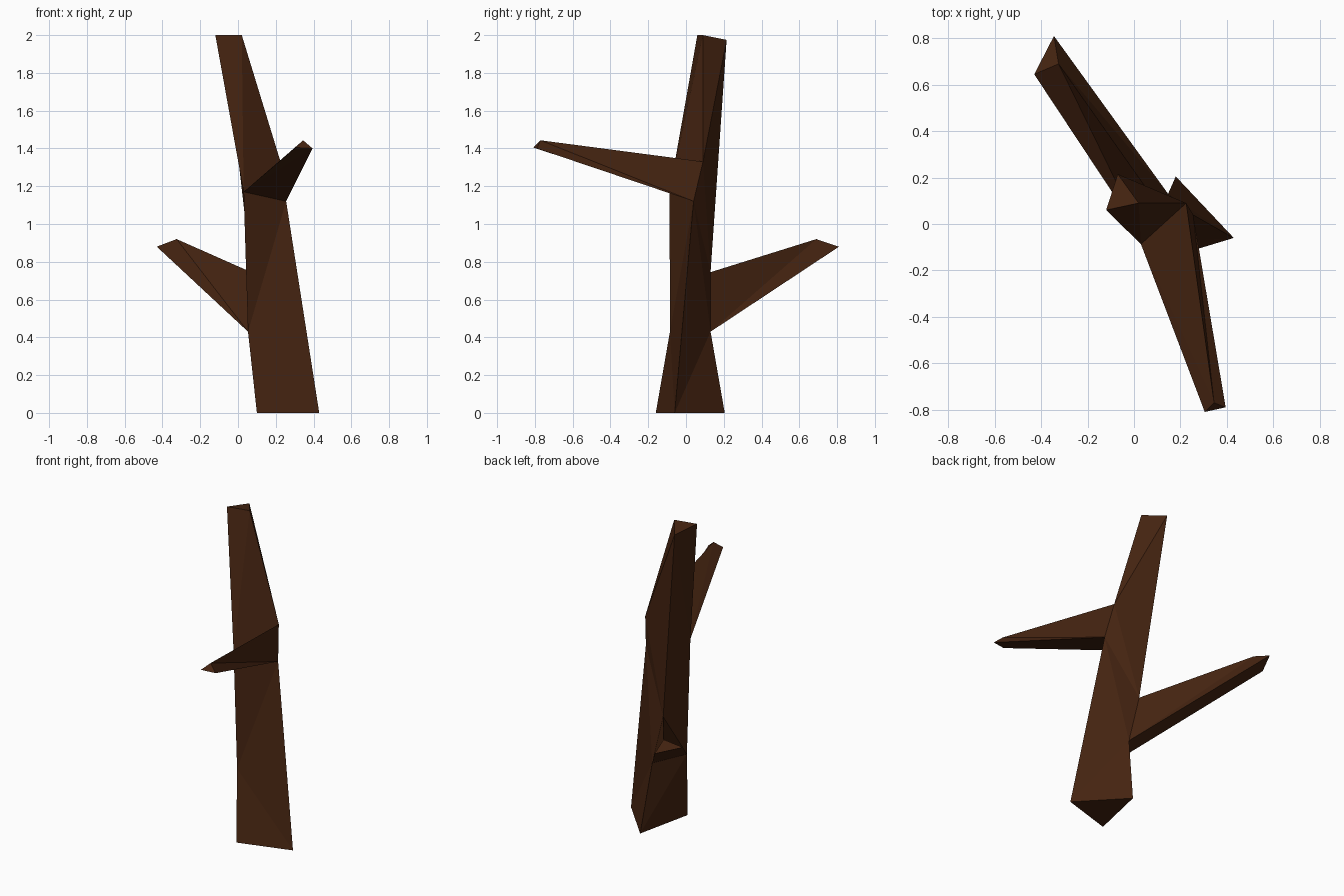
import bpy
import bmesh

if "Cube" in bpy.data.objects:
    bpy.data.objects.remove(bpy.data.objects["Cube"], do_unlink=True)

# Bark colour
bark = bpy.data.materials.new("dark_brown_bark")
bark.use_nodes = True
bark.diffuse_color = (0.06, 0.0175, 0.0055, 1)
shader = next(n for n in bark.node_tree.nodes if n.type == 'BSDF_PRINCIPLED')
shader.inputs["Base Color"].default_value = bark.diffuse_color
shader.inputs["Roughness"].default_value = 0.9


def strip(left, right, steps):
    """Triangles between two rails; each step advances the L or R rail.
    A lower-case step leaves that triangle open."""
    tris, i, j = [], 0, 0
    for step in steps:
        if step in "Ll":
            tri = (left[i], right[j], left[i + 1])
            i += 1
        else:
            tri = (left[i], right[j], right[j + 1])
            j += 1
        if step.isupper():
            tris.append(tri)
    return tris


def build(name, tris):
    bm = bmesh.new()
    verts = {}
    for tri in tris:
        bm.faces.new([verts.setdefault(p, bm.verts.new(p)) if p not in verts
                      else verts[p] for p in tri])
    mesh = bpy.data.meshes.new(name)
    bm.to_mesh(mesh)
    bm.free()
    mesh.materials.append(bark)
    obj = bpy.data.objects.new(name, mesh)
    bpy.context.collection.objects.link(obj)
    return obj


def branch(name, base, tip):
    """Three-sided tapering branch from a base triangle to a capped tip."""
    tris = [tuple(tip)]
    for i, steps in enumerate(("RL", "RL", "LR")):
        j = (i + 1) % 3
        tris += strip((base[i], tip[i]), (base[j], tip[j]), steps)
    build(name, tris)


# Three corner edges of the trunk, listed from the ground up
front_edge = [(0.10, -0.16, 0), (0.053, -0.085, 0.43),
              (0.03, -0.087, 1.17), (-0.12, 0.06, 2)]
side_edge = [(0.43, -0.06, 0), (0.255, 0.04, 1.12),
             (0.225, 0.09, 1.33), (0.02, 0.09, 2)]
back_edge = [(0.18, 0.205, 0), (0.147, 0.13, 0.43),
             (0.07, 0.13, 0.745), (-0.07, 0.215, 1.975)]

# Trunk: three faceted sides, open where the branches grow, plus end caps
trunk = strip(front_edge, side_edge, "LRLrRL")
trunk += strip(side_edge, back_edge, "RLRLRL")
trunk += strip(back_edge, front_edge, "RLlRLR")
trunk.append((front_edge[0], back_edge[0], side_edge[0]))
trunk.append((front_edge[-1], side_edge[-1], back_edge[-1]))
build("trunk", trunk)

# Upper branch reaching forward
branch("upper_front_branch",
       [front_edge[2], side_edge[1], side_edge[2]],
       [(0.305, -0.81, 1.405), (0.395, -0.79, 1.40), (0.345, -0.77, 1.443)])

# Lower branch reaching back
branch("lower_back_branch",
       [back_edge[1], front_edge[1], back_edge[2]],
       [(-0.345, 0.81, 0.88), (-0.43, 0.645, 0.88), (-0.325, 0.69, 0.92)])
